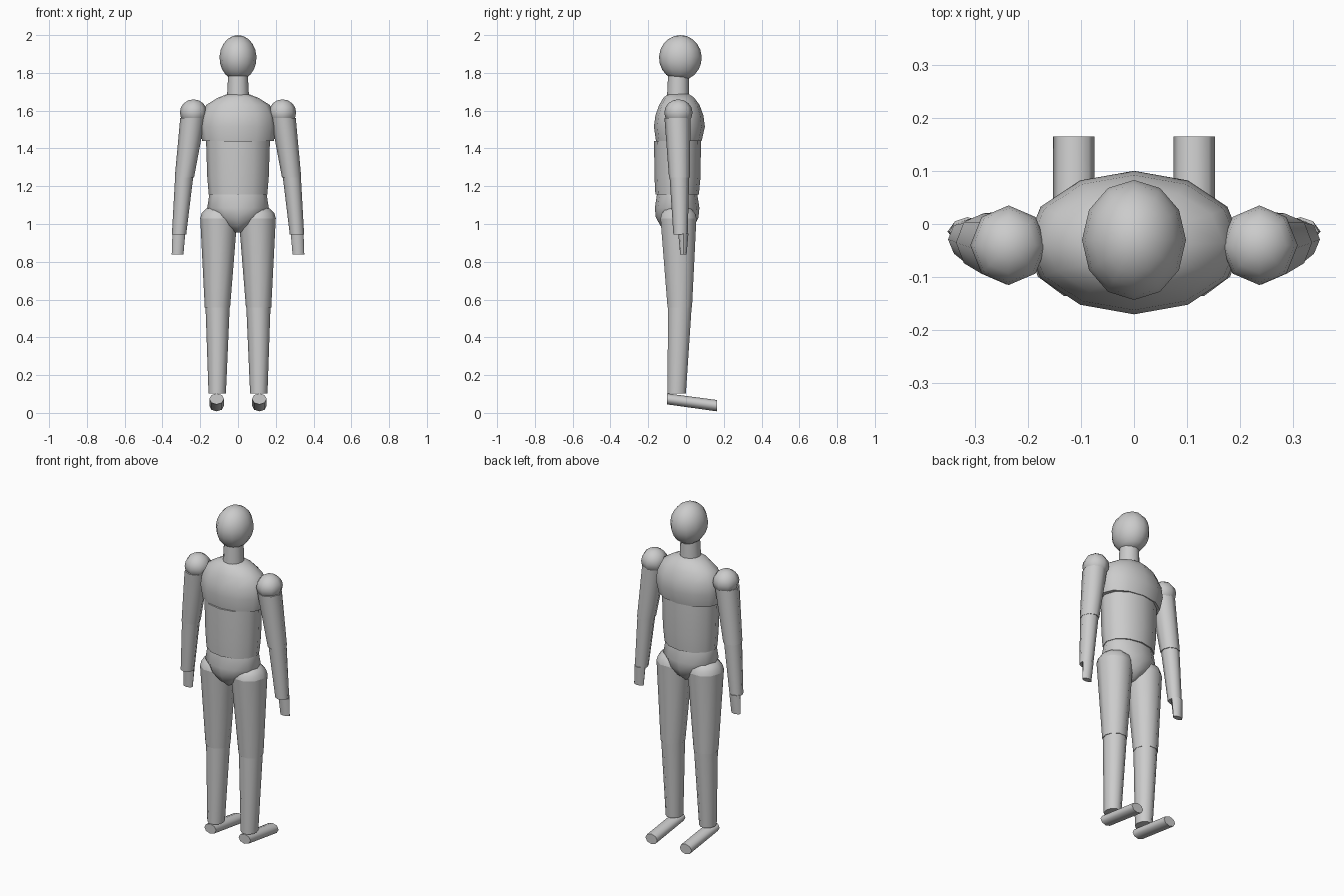
import bpy
import bmesh
from math import cos, sin, pi, radians

cube = bpy.data.objects.get("Cube")
if cube:
    bpy.data.objects.remove(cube, do_unlink=True)

grey = bpy.data.materials.new("mannequin_grey")
grey.use_nodes = True
grey.diffuse_color = (0.6, 0.6, 0.6, 1)
grey.node_tree.nodes["Principled BSDF"].inputs["Base Color"].default_value = (0.6, 0.6, 0.6, 1)


def loft(name, rings, sides, along_y=False):
    """Capped skin through elliptical rings (x, y, z, half width, half depth)."""
    bm = bmesh.new()
    loops = []
    for x, y, z, a, b in rings:
        loop = []
        for i in range(sides):
            t = 2 * pi * i / sides
            u, v = a * cos(t), b * sin(t)
            co = (x + u, y, z + v) if along_y else (x + u, y + v, z)
            loop.append(bm.verts.new(co))
        loops.append(loop)
    for low, high in zip(loops, loops[1:]):
        for i in range(sides):
            j = (i + 1) % sides
            bm.faces.new((low[i], low[j], high[j], high[i]))
    bm.faces.new(loops[0])
    bm.faces.new(loops[-1])
    bmesh.ops.remove_doubles(bm, verts=bm.verts, dist=0.0005)
    bmesh.ops.recalc_face_normals(bm, faces=bm.faces)
    mesh = bpy.data.meshes.new(name)
    bm.to_mesh(mesh)
    bm.free()
    mesh.materials.append(grey)
    obj = bpy.data.objects.new(name, mesh)
    bpy.context.collection.objects.link(obj)
    bpy.ops.object.select_all(action='DESELECT')
    obj.select_set(True)
    bpy.context.view_layer.objects.active = obj
    bpy.ops.object.shade_smooth_by_angle(angle=radians(60))
    return obj


def ellipsoid(name, x, y, z, a, b, c, sides, start=-90, steps=8):
    """Ball from a start latitude up to its top pole."""
    rings = []
    for k in range(steps + 1):
        t = radians(start + (90 - start) * k / steps)
        rings.append((x, y, z + c * sin(t), a * cos(t), b * cos(t)))
    return loft(name, rings, sides)


# Head and neck
ellipsoid("head", 0, -0.03, 1.88, 0.098, 0.113, 0.12, 12, start=-66, steps=9)
loft("neck", [(0, -0.042, 1.66, 0.059, 0.059), (0, -0.04, 1.79, 0.052, 0.055)], 12)

# Torso
loft("chest", [(0, -0.038, 1.44, 0.19, 0.121), (0, -0.035, 1.515, 0.203, 0.135),
               (0, -0.035, 1.575, 0.195, 0.127), (0, -0.035, 1.63, 0.168, 0.107),
               (0, -0.038, 1.668, 0.108, 0.082), (0, -0.04, 1.688, 0.055, 0.055)], 12)
loft("abdomen", [(0, -0.047, 1.155, 0.155, 0.115), (0, -0.045, 1.25, 0.163, 0.122),
                 (0, -0.045, 1.44, 0.169, 0.124)], 12)
loft("pelvis", [(0, -0.045, 0.955, 0.015, 0.05), (0, -0.045, 0.99, 0.07, 0.09),
                (0, -0.047, 1.035, 0.13, 0.113), (0, -0.047, 1.085, 0.163, 0.118),
                (0, -0.047, 1.155, 0.152, 0.107)], 12)

# Limbs, one pass per side
for side, s in (("left", 1), ("right", -1)):
    ellipsoid(side + "_shoulder", s * 0.236, -0.04, 1.59, 0.072, 0.075, 0.07, 8)
    loft(side + "_upper_arm", [(s * 0.284, -0.035, 1.245, 0.051, 0.055),
                               (s * 0.24, -0.045, 1.56, 0.066, 0.069)], 8)
    loft(side + "_forearm", [(s * 0.312, -0.029, 0.945, 0.038, 0.038),
                             (s * 0.285, -0.035, 1.25, 0.048, 0.052)], 8)
    loft(side + "_hand", [(s * 0.32, -0.014, 0.838, 0.031, 0.017),
                          (s * 0.313, -0.014, 0.95, 0.034, 0.027)], 8)
    ellipsoid(side + "_hip", s * 0.102, -0.04, 1.03, 0.098, 0.1, 0.07, 10, start=0, steps=4)
    loft(side + "_thigh", [(s * 0.109, -0.033, 0.557, 0.067, 0.068),
                           (s * 0.102, -0.04, 1.03, 0.098, 0.1)], 10)
    loft(side + "_shin", [(s * 0.11, -0.049, 0.103, 0.046, 0.051),
                          (s * 0.108, -0.033, 0.56, 0.064, 0.066)], 10)
    # Foot slopes down towards the toes
    loft(side + "_foot", [(s * 0.113, -0.1, 0.074, 0.039, 0.029),
                          (s * 0.113, 0.165, 0.038, 0.039, 0.03)], 8, along_y=True)
